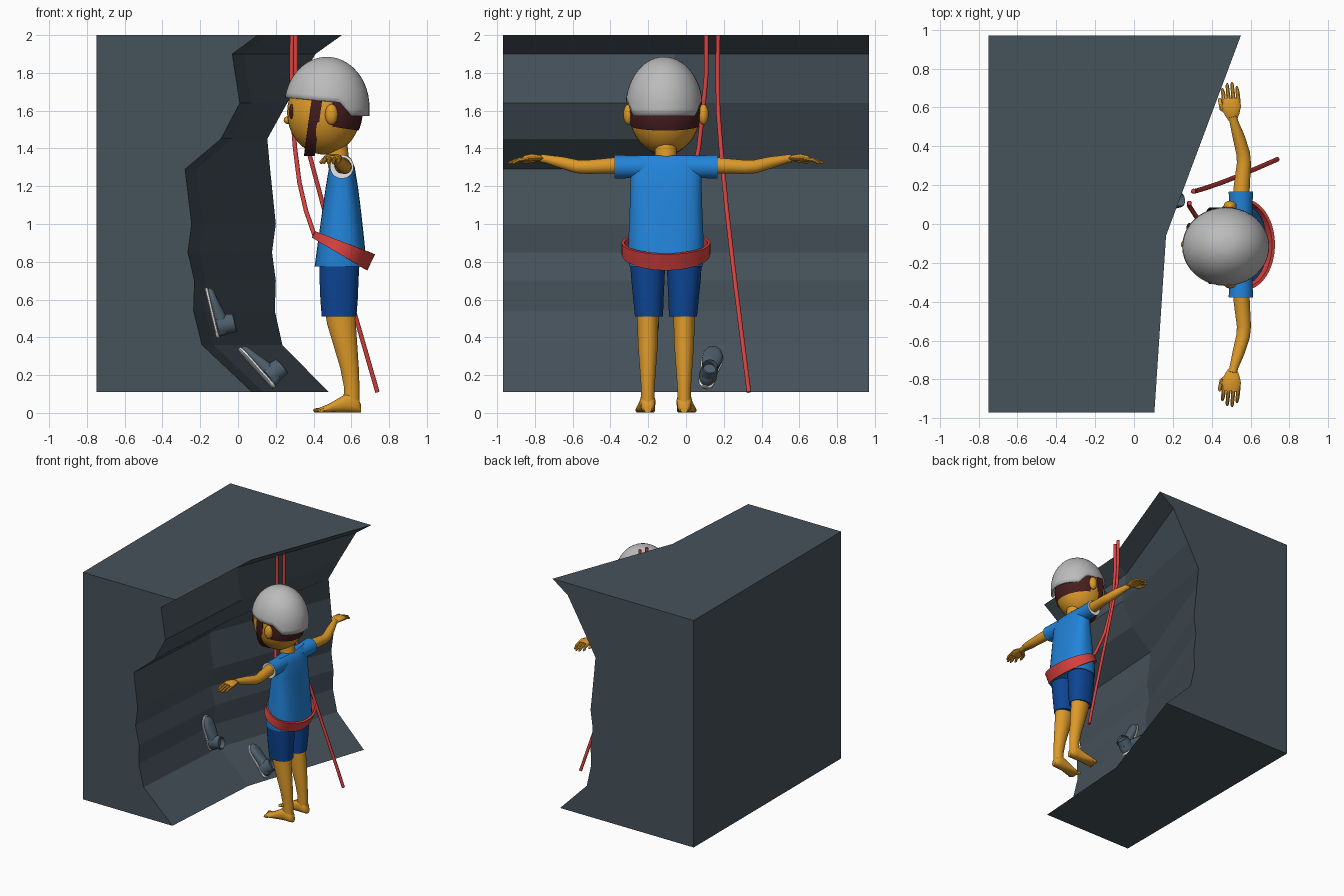
import bpy, bmesh, math
from mathutils import Vector as V

if "Cube" in bpy.data.objects:
    bpy.data.objects.remove(bpy.data.objects["Cube"])

YC = -0.106  # body centre line


def material(name, rgb):
    m = bpy.data.materials.new(name)
    m.diffuse_color = (*rgb, 1)
    m.use_nodes = True
    m.node_tree.nodes["Principled BSDF"].inputs["Base Color"].default_value = m.diffuse_color
    return m


ROCK = material("slate_rock", (0.062, 0.085, 0.105))
SKIN = material("golden_skin", (0.72, 0.32, 0.022))
BLUE = material("bright_blue", (0.016, 0.23, 0.70))
NAVY = material("dark_blue", (0.004, 0.06, 0.30))
RED = material("rope_red", (0.70, 0.055, 0.05))
BROWN = material("dark_brown", (0.065, 0.013, 0.014))
GREY = material("helmet_grey", (0.50, 0.50, 0.50))
WHITE = material("white", (0.85, 0.85, 0.85))
SHOE = material("shoe_slate", (0.075, 0.115, 0.15))


def finish(name, bm, mat, smooth=True):
    bmesh.ops.recalc_face_normals(bm, faces=bm.faces)
    me = bpy.data.meshes.new(name)
    bm.to_mesh(me)
    bm.free()
    me.materials.append(mat)
    ob = bpy.data.objects.new(name, me)
    bpy.context.collection.objects.link(ob)
    if smooth:
        bpy.ops.object.select_all(action='DESELECT')
        ob.select_set(True)
        bpy.context.view_layer.objects.active = ob
        bpy.ops.object.shade_smooth_by_angle(angle=math.radians(40))
    return ob


def skin_rows(bm, rows, closed=False):
    m = len(rows)
    for i in range(m if closed else m - 1):
        a, b = rows[i], rows[(i + 1) % m]
        for j in range(len(a)):
            k = (j + 1) % len(a)
            bm.faces.new((a[j], a[k], b[k], b[j]))


def loft(name, rings, mat, n=20, p=1.0):
    """Rings are (centre, half axis u, half axis v); p < 1 gives boxier rings."""
    bm = bmesh.new()
    rows = []
    for c, u, v in rings:
        row = []
        for i in range(n):
            t = math.tau * (i + .5) / n
            a, b = math.cos(t), math.sin(t)
            a, b = math.copysign(abs(a) ** p, a), math.copysign(abs(b) ** p, b)
            row.append(bm.verts.new(V(c) + V(u) * a + V(v) * b))
        rows.append(row)
    skin_rows(bm, rows)
    bm.faces.new(rows[0])
    bm.faces.new(rows[-1])
    return finish(name, bm, mat)


def tube(name, pts, radii, mat, n=12, flat=1.0):
    pts = [V(q) for q in pts]
    rings = []
    for i, q in enumerate(pts):
        t = (pts[min(i + 1, len(pts) - 1)] - pts[max(i - 1, 0)]).normalized()
        u = t.cross(V((0, 0, 1)) if abs(t.z) < .8 else V((0, 1, 0))).normalized()
        r = radii[i] if isinstance(radii, (list, tuple)) else radii
        rings.append((q, u * r, t.cross(u) * r * flat))
    return loft(name, rings, mat, n)


def ball(name, c, r, mat, seg=16, cuts=()):
    bm = bmesh.new()
    bmesh.ops.create_uvsphere(bm, u_segments=seg, v_segments=seg * 3 // 4, radius=1)
    for v in bm.verts:
        v.co = V((v.co.x * r[0] + c[0], v.co.y * r[1] + c[1], v.co.z * r[2] + c[2]))
    for co, no in cuts:
        bmesh.ops.bisect_plane(bm, geom=bm.verts[:] + bm.edges[:] + bm.faces[:],
                               plane_co=co, plane_no=no, clear_inner=True)
    return finish(name, bm, mat)


def band(name, path, mat, closed):
    """Each path item gives four corners of a strap's cross-section."""
    bm = bmesh.new()
    skin_rows(bm, [[bm.verts.new(q) for q in four] for four in path], closed)
    return finish(name, bm, mat)


# Rock wall: three matching profiles joined along y
zs = [.11, .36, .54, .70, .85, 1.0, 1.29, 1.45, 1.64, 1.9, 2]
near = [.075, -.19, -.235, -.23, -.265, -.245, -.28, -.09, .01, -.03, .105]
far = [.48, .235, .195, .20, .18, .20, .17, .155, .26, .41, .55]
bm = bmesh.new()
rows = []
for y, xs in ((-.97, near), (-.06, [x + .06 for x in near]), (.97, far)):
    outline = [(-.75, .11)] + list(zip(xs, zs)) + [(-.75, 2)]
    rows.append([bm.verts.new((x, y, z)) for x, z in outline])
skin_rows(bm, rows)
bm.faces.new(rows[0])
bm.faces.new(rows[-1])
finish("rock_wall", bm, ROCK, smooth=False)

# Shirt body
loft("shirt", [((x, YC, z), (rx, 0, 0), (0, ry, 0)) for z, x, rx, ry in (
    (.775, .543, .138, .195), (.85, .545, .130, .202), (.95, .547, .118, .198), (1.1, .549, .099, .192),
    (1.2, .55, .085, .189), (1.3, .55, .068, .189), (1.345, .55, .05, .185),
    (1.363, .55, .03, .175))], BLUE, 32, .75)

# Head, neck, face
ball("head", (.455, YC - .006, 1.59), (.195, .188, .222), SKIN, 32)
tube("neck", [(.535, YC, 1.3), (.52, YC, 1.44)], .058, SKIN, 16)
ball("nose", (.262, YC, 1.55), (.02, .022, .02), SKIN)
ball("hair", (.457, YC - .006, 1.595), (.203, .196, .225), BROWN, 32,
     [((.50, 0, 1.5), (1, 0, 0)), ((.6, 0, 1.50), (.15, 0, 1))])

for s, side in ((-1, "left"), (1, "right")):
    def P(x, d, z):
        return V((x, YC + s * d, z))

    # Face details
    ball(side + "_eye", P(.284, .085, 1.595), (.014, .026, .04), BROWN)
    ball(side + "_ear", P(.495, .198, 1.58), (.034, .028, .055), SKIN)
    # Sleeve with pale lining
    tube(side + "_sleeve", [P(.55, .10, 1.303), P(.55, .20, 1.303), P(.55, .27, 1.303)],
         [.06, .061, .063], BLUE, 24)
    tube(side + "_sleeve_lining", [P(.55, .268, 1.303), P(.55, .273, 1.303)], .062, WHITE, 24)
    # Arm and hand
    tube(side + "_arm", [P(.55, .2, 1.315), P(.555, .3, 1.308), P(.566, .42, 1.302), P(.562, .47, 1.304),
                         P(.54, .55, 1.325), P(.515, .63, 1.343), P(.508, .66, 1.348)],
         [.045, .042, .037, .036, .032, .023, .022], SKIN, 16)
    tube(side + "_palm", [P(.509, .64, 1.347), P(.505, .67, 1.35), P(.502, .71, 1.352), P(.50, .752, 1.345)],
         [.022, .038, .05, .044], SKIN, 16, .4)
    for i in range(4):
        x, e = .463 + .025 * i, (.805, .83, .835, .815)[i]
        tube(side + "_finger", [P(x, .73, 1.347), P(x - .004, .78, 1.34), P(x - .008, e - .01, 1.325),
                                P(x - .008, e, 1.321)], [.012, .011, .009, .004], SKIN, 8)
    tube(side + "_thumb", [P(.485, .68, 1.347), P(.452, .70, 1.338), P(.441, .745, 1.328), P(.44, .755, 1.326)],
         [.016, .013, .01, .004], SKIN, 8)
    # Shorts leg
    loft(side + "_shorts_leg", [(P(x, d, z), (rx, 0, 0), (0, ry, 0)) for z, x, d, rx, ry in (
        (.51, .535, .090, .093, .075), (.6, .535, .093, .100, .081), (.72, .535, .096, .105, .09),
        (.85, .54, .097, .108, .096))], NAVY, 20, .85)
    # Leg
    loft(side + "_leg", [(P(x, .096, z), (rx, 0, 0), (0, ry, 0)) for z, x, rx, ry in (
        (.55, .54, .082, .06), (.47, .548, .077, .056), (.36, .568, .064, .053), (.24, .59, .05, .044),
        (.13, .603, .041, .036), (.05, .60, .045, .037))], SKIN)
    # Foot and toes
    loft(side + "_foot", [(P(x, d, h), (0, w, 0), (0, 0, h - .001)) for x, d, w, h in (
        (.652, .096, .02, .022), (.635, .096, .036, .04), (.59, .097, .041, .056), (.54, .10, .043, .042),
        (.48, .107, .05, .024), (.435, .11, .052, .015), (.42, .11, .047, .011))], SKIN, 16, .85)
    for i in range(5):
        ball(side + "_toe", P(.417 + .006 * i, .07 + .02 * i, .013), (.02, .012, .012), SKIN, 8)

# Helmet shell: dome lofted from a rim that drops at the back
bm = bmesh.new()
rows, n = [], 40
for j in range(13):
    f, row = j / 13, []
    for i in range(n):
        t = math.tau * i / n
        c = math.cos(t)
        back = min(1, max(0, (c - .38) / .16))
        rim = (1.65 - .02 * c) * (1 - back) + 1.573 * back
        h = math.sin(f * math.pi / 2)
        z = rim + (1.885 - rim) * h
        k = max(0, (z - 1.62) / .265)
        r = math.sqrt(max(0, 1 - k * k))
        row.append(bm.verts.new((.47 + .226 * r * c, -.116 + .204 * r * math.sin(t), z)))
    rows.append(row)
skin_rows(bm, rows)
bm.faces.new(rows[-1])
mod = finish("helmet", bm, GREY).modifiers.new("shell", 'SOLIDIFY')
mod.thickness = .012

# Chin strap under the jaw
path = []
for i in range(25):
    t = math.pi + math.pi * i / 24
    c, q = math.cos(t), math.sin(t)
    x = .418 + .04 * q
    path.append([(x + w, YC - .006 + ry * c, 1.66 + rz * q) for w, ry, rz in
                 ((-.028, .197, .300), (.028, .197, .300), (.028, .189, .291), (-.028, .189, .291))])
band("chin_strap", path, BROWN, False)

# Harness belt, tilted and wider at the back
path = []
for i in range(48):
    t = math.tau * i / 48
    c, q = math.cos(t), math.sin(t)
    h = .033 + .014 * c
    path.append([(.552 + rx * c + .44 * w, YC + ry * q, .871 - .485 * rx * c + .9 * w) for w, rx, ry in
                 ((-h, .153, .235), (h, .153, .235), (h, .138, .22), (-h, .138, .22))])
band("harness_belt", path, RED, True)

# Ropes
tube("tied_rope", [(.286, .108, 2), (.284, .108, 1.8), (.286, .09, 1.6), (.302, .067, 1.4), (.325, .03, 1.22),
                   (.36, -.03, 1.07), (.405, -.09, .94)], .012, RED)
tube("hanging_rope", [(.306, .17, 2), (.305, .168, 1.8), (.318, .17, 1.6), (.375, .187, 1.38), (.45, .213, 1.1),
                      (.54, .248, .79), (.64, .29, .45), (.738, .333, .11)], .012, RED)


# Climbing shoes standing on the rock
def shoe(name, heel, toe):
    heel, toe = V(heel), V(toe)
    L = (toe - heel).normalized()
    W = L.cross(V((1, 0, 0))).normalized()
    N = W.cross(L).normalized()
    if N.x < 0:
        N = -N
    S = (toe - heel).length

    def at(s, h):
        return heel + L * S * s + N * h
    outline = ((.0, .015), (.05, .033), (.18, .042), (.4, .043), (.65, .054), (.82, .053), (.94, .036), (1, .014))
    loft(name + "_sole", [(at(s, .009), W * (w + .004), N * .01) for s, w in outline], WHITE, 12, .6)
    tops = (.05, .07, .075, .074, .056, .046, .04, .03)
    loft(name + "_upper", [(at(.02 + s * .96, .015 + h / 2 - .01), W * w, N * h / 2)
                           for (s, w), h in zip(outline, tops)], SHOE, 16, .8)
    loft(name + "_collar", [(at(s, h), W * r * .85, L * r) for s, h, r in (
        (.24, .02, .056), (.23, .07, .054), (.21, .112, .05), (.21, .116, .044), (.21, .107, .039),
        (.23, .08, .039))], SHOE, 20)


shoe("upper_shoe", (-.115, -.19, .395), (-.177, -.19, .66))
shoe("lower_shoe", (.185, .10, .13), (.0, .15, .335))
